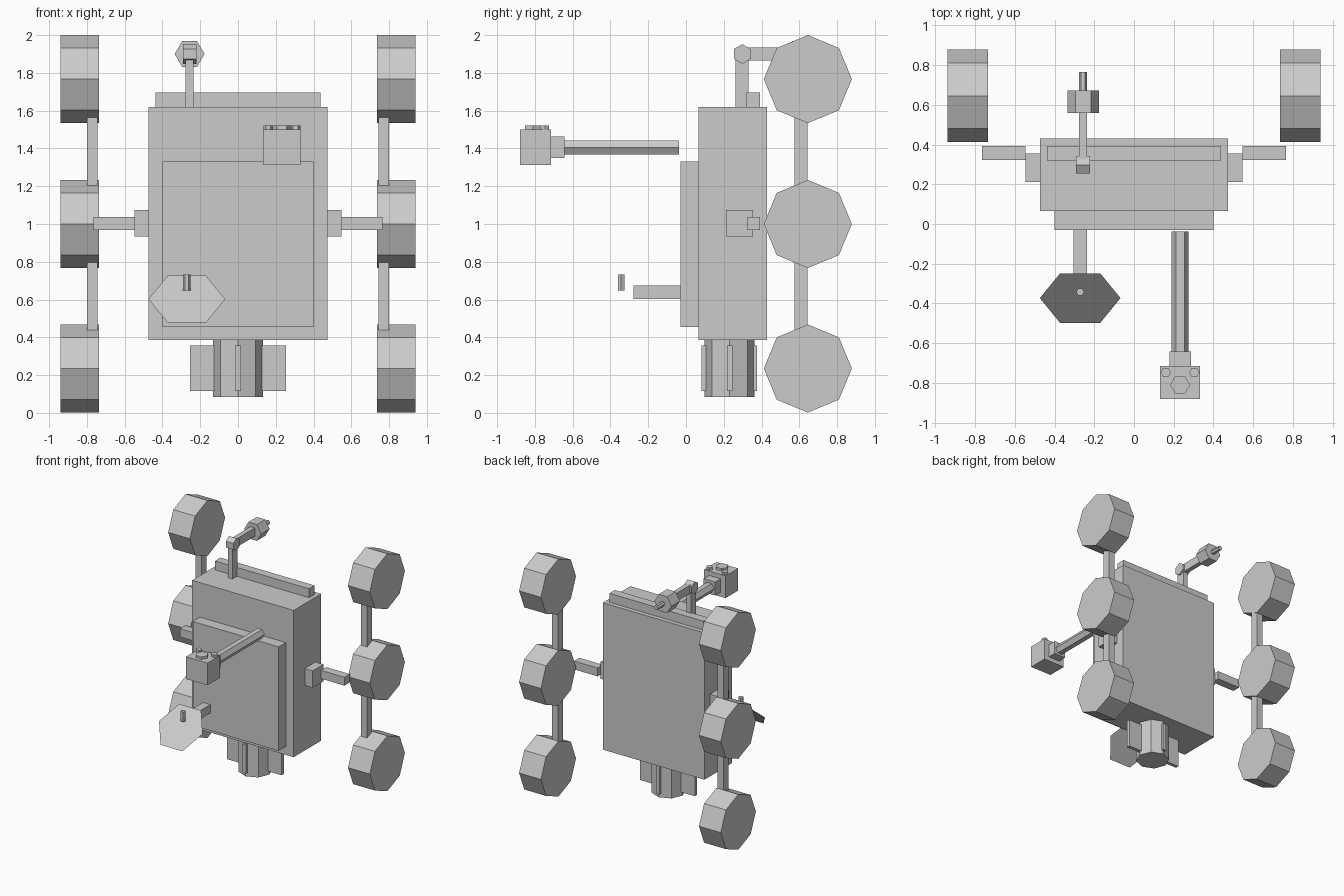
import bpy
import math
from mathutils import Matrix, Vector

cube = bpy.data.objects.get("Cube")
if cube:
    bpy.data.objects.remove(cube, do_unlink=True)

grey = bpy.data.materials.new("plain_grey")
grey.use_nodes = True
GREY = (0.6, 0.6, 0.6, 1.0)
grey.diffuse_color = GREY
grey.node_tree.nodes["Principled BSDF"].inputs["Base Color"].default_value = GREY


def finish(name):
    ob = bpy.context.object
    ob.name = ob.data.name = name
    ob.data.materials.append(grey)
    return ob


def box(name, x, y, z):
    """Box from (low, high) ranges on each axis."""
    lo, hi = (Vector(v) for v in zip(x, y, z))
    bpy.ops.mesh.primitive_cube_add(size=1)
    ob = finish(name)
    ob.data.transform(Matrix.Translation((lo + hi) / 2) @ Matrix.Diagonal(hi - lo).to_4x4())
    return ob


def prism(name, sides, radius, center, depth, axis="z", corner_first=True):
    """Low-poly cylinder along an axis, with a corner on +x (or +z if along x)."""
    bpy.ops.mesh.primitive_cylinder_add(vertices=sides, radius=radius, depth=depth)
    ob = finish(name)
    turn = Matrix.Rotation(math.pi / 2, 4, "Z")  # first corner to +x
    if axis == "x":
        turn = Matrix.Rotation(math.pi / 2, 4, "Y") @ Matrix.Rotation(0, 4, "Z")
        # corner must end up on z
        turn = turn @ Matrix.Rotation(math.pi / 2, 4, "Z")
    elif axis == "y":
        turn = Matrix.Rotation(math.pi / 2, 4, "X") @ turn
    ob.data.transform(Matrix.Translation(center) @ turn)
    return ob


# Main body, front panel and rear top ledge
box("body", (-0.473, 0.473), (0.065, 0.43), (0.385, 1.62))
box("front_panel", (-0.4, 0.4), (-0.03, 0.065), (0.455, 1.33))
box("top_ledge", (-0.438, 0.438), (0.32, 0.393), (1.62, 1.695))

# Running gear on both sides
for side, s in (("left", 1), ("right", -1)):
    def span(a, b):
        return sorted((s * a, s * b))
    for place, z in (("upper", 1.767), ("middle", 1.0), ("lower", 0.235)):
        prism(side + "_" + place + "_wheel", 8, 0.233, (s * 0.837, 0.645, z), 0.203, "x")
    for place, z in (("upper", 1.386), ("lower", 0.62)):
        box(side + "_" + place + "_strut", span(0.743, 0.799), (0.575, 0.643),
            (z - 0.181, z + 0.181))
    box(side + "_mount", span(0.473, 0.547), (0.212, 0.355), (0.933, 1.075))
    box(side + "_axle_arm", span(0.547, 0.765), (0.322, 0.393), (0.967, 1.037))

# Mast with joint, arm and sensor head
MX, MZ = -0.256, 1.9
box("mast", (MX - 0.021, MX + 0.021), (0.262, 0.332), (1.62, 1.88))
prism("mast_joint", 6, 0.052, (MX, 0.298, MZ), 0.07, "x")
box("mast_arm", (MX - 0.02, MX + 0.02), (0.32, 0.56), (MZ - 0.035, MZ + 0.035))
prism("mast_head", 6, 0.079, (MX, 0.616, MZ), 0.112, "y")
prism("mast_head_rod", 6, 0.02, (MX, 0.717, MZ), 0.095, "y")

# Front boom with tool head
BX = 0.232
prism("boom", 6, 0.043, (BX, -0.341, 1.404), 0.606, "y")
box("boom_neck", (BX - 0.054, BX + 0.054), (-0.72, -0.643), (1.35, 1.463))
box("tool_head", (BX - 0.1, BX + 0.1), (-0.88, -0.715), (1.313, 1.5))
prism("tool_cap_large", 6, 0.05, (BX, -0.81, 1.51), 0.022)
for label, dx in (("left", 0.072), ("right", -0.072)):
    prism("tool_cap_" + label, 6, 0.026, (BX + dx, -0.747, 1.51), 0.022)

# Tilted dish antenna: a single sheet facing back and down
DX = -0.271
bpy.ops.mesh.primitive_circle_add(vertices=6, radius=0.203, fill_type="NGON")
dish = finish("dish")
dish.data.transform(Matrix.Translation((DX, -0.373, 0.602))
                    @ Matrix.Rotation(math.radians(225), 4, "X")
                    @ Matrix.Rotation(math.pi / 2, 4, "Z"))
box("dish_support", (DX - 0.034, DX + 0.034), (-0.278, -0.03), (0.603, 0.674))
prism("dish_feed", 6, 0.02, (DX, -0.343, 0.69), 0.083)

# Finned canister under the body
prism("canister", 8, 0.132, (0, 0.231, 0.235), 0.3)
box("canister_wide_fin", (-0.255, 0.255), (0.216, 0.246), (0.117, 0.357))
box("canister_deep_fin", (-0.015, 0.015), (0.083, 0.377), (0.117, 0.357))
